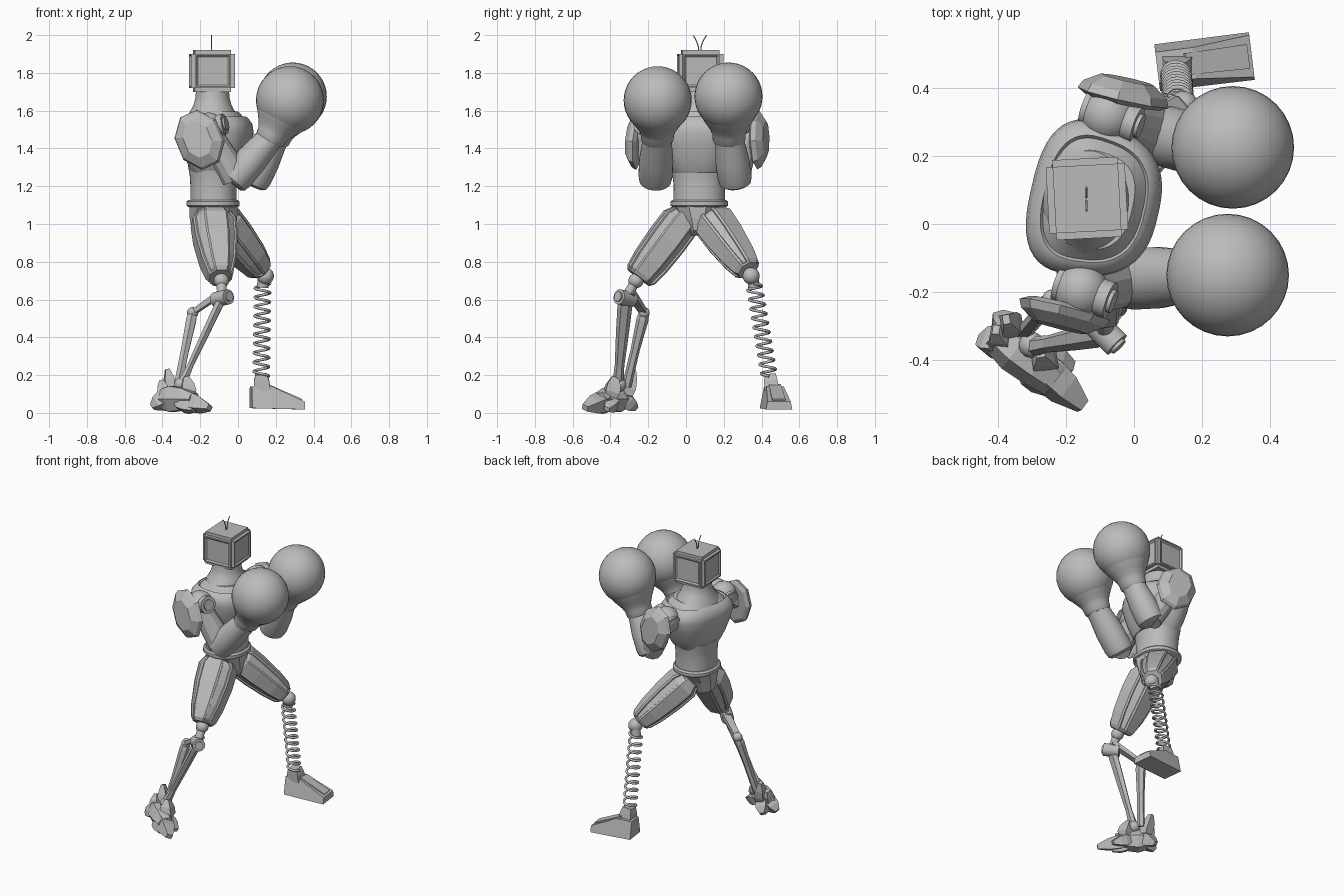
import bpy, bmesh, math
from mathutils import Vector, Matrix

cube = bpy.data.objects.get("Cube")
if cube:
    bpy.data.objects.remove(cube, do_unlink=True)

grey = bpy.data.materials.new("matte_grey")
grey.use_nodes = True
grey.diffuse_color = (0.5, 0.5, 0.5, 1)
grey.node_tree.nodes["Principled BSDF"].inputs["Base Color"].default_value = (0.5, 0.5, 0.5, 1)


def finish(name, bm, smooth=None):
    """Turn a bmesh into a named object, optionally smooth below an angle."""
    bmesh.ops.recalc_face_normals(bm, faces=bm.faces)
    mesh = bpy.data.meshes.new(name)
    bm.to_mesh(mesh)
    bm.free()
    mesh.materials.append(grey)
    ob = bpy.data.objects.new(name, mesh)
    bpy.context.collection.objects.link(ob)
    if smooth:
        bpy.ops.object.select_all(action='DESELECT')
        ob.select_set(True)
        bpy.context.view_layer.objects.active = ob
        bpy.ops.object.shade_smooth_by_angle(angle=math.radians(smooth))
    return ob


def loft(name, a, b, rings, sides=8, up=(0, 0, 1), power=2, smooth=None, grooves=()):
    """Skin rings (t, half width along up, half width across) from a to b."""
    a, b, up = Vector(a), Vector(b), Vector(up)
    d = (b - a).normalized()
    u = (up - d * up.dot(d)).normalized()
    v = d.cross(u)
    fit = 1 / math.cos(math.pi / sides)
    bm = bmesh.new()
    loops = []
    for t, w, h in rings:
        loop = []
        for i in range(sides):
            ang = math.tau * (i + 0.5) / sides
            c, s = (math.copysign(abs(k) ** (2 / power), k) for k in (math.cos(ang), math.sin(ang)))
            loop.append(bm.verts.new(a.lerp(b, t) + fit * (u * c * w + v * s * h)))
        loops.append(loop)
    columns = [[] for _ in range(sides)]
    for lo, hi in zip(loops, loops[1:]):
        for i in range(sides):
            j = (i + 1) % sides
            columns[i].append(bm.faces.new((lo[i], lo[j], hi[j], hi[i])))
    bm.faces.new(loops[0])
    bm.faces.new(loops[-1])
    bmesh.ops.recalc_face_normals(bm, faces=bm.faces)
    for i in grooves:
        bmesh.ops.inset_region(bm, faces=columns[i], thickness=0.013)
        bmesh.ops.inset_region(bm, faces=columns[i], thickness=0.004, depth=-0.008)
    return finish(name, bm, smooth)


def rod(name, a, b, r, sides=16):
    return loft(name, a, b, [(0, r, r), (1, r, r)], sides, (0.3, 0.2, 1), smooth=35)


def ball(name, centre, r):
    bm = bmesh.new()
    bmesh.ops.create_uvsphere(bm, u_segments=32, v_segments=20, radius=r,
                              matrix=Matrix.Translation(centre))
    return finish(name, bm, 60)


def wire(name, points, thickness):
    curve = bpy.data.curves.new(name, 'CURVE')
    curve.dimensions = '3D'
    curve.bevel_depth = thickness
    curve.bevel_resolution = 2
    curve.use_fill_caps = True
    line = curve.splines.new('POLY')
    line.points.add(len(points) - 1)
    for p, co in zip(line.points, points):
        p.co = (*co, 1)
    curve.materials.append(grey)
    bpy.context.collection.objects.link(bpy.data.objects.new(name, curve))


# Head: rounded box with a sunken panel on each upright side, and two antennae
bm = bmesh.new()
bmesh.ops.create_cube(bm, size=1, matrix=Matrix.Translation((-0.138, 0.075, 1.81))
                      @ Matrix.Rotation(math.radians(3), 4, 'Z') @ Matrix.Diagonal((0.232, 0.235, 0.22, 1)))
bmesh.ops.bevel(bm, geom=bm.edges[:], offset=0.02, segments=2, affect='EDGES')
big = sorted(bm.faces, key=lambda f: -f.calc_area())[:6]
panels = [f for f in big if abs(f.normal.z) < 0.5]
bmesh.ops.inset_individual(bm, faces=panels, thickness=0.012)
bmesh.ops.inset_individual(bm, faces=panels, thickness=0.012, depth=-0.008)
finish("head", bm)
for side in (-1, 1):
    wire("antenna", [(-0.14, 0.073 + side * (0.005 + 0.03 * t * t), 1.915 + 0.083 * t)
                     for t in (0, 0.3, 0.6, 0.8, 1)], 0.003)

# Trunk: neck, chest, abdomen, belt and pelvis
yaw = math.radians(-13)
facing = Vector((math.cos(yaw), math.sin(yaw), 0))
lateral = Vector((-facing.y, facing.x, 0))


def trunk(name, x, y, rings, power=2.0, forward=(1, 0, 0), sides=40, smooth=40):
    return loft(name, (x, y, 0), (x, y, 1), rings, sides, forward, power, smooth)


trunk("neck", -0.135, 0.07, [(1.54, 0.14, 0.18), (1.59, 0.122, 0.15), (1.63, 0.1, 0.11),
                             (1.67, 0.09, 0.095), (1.72, 0.087, 0.09)])
chest = trunk("chest", -0.115, 0.068,
              [(1.27, 0.12, 0.145), (1.29, 0.132, 0.16), (1.35, 0.155, 0.19), (1.42, 0.176, 0.215),
               (1.49, 0.19, 0.235), (1.53, 0.183, 0.232), (1.562, 0.16, 0.205), (1.568, 0.15, 0.192),
               (1.558, 0.143, 0.184), (1.595, 0.112, 0.15)], 2.7, facing, sides=48)
# The chest is broader at the back than at the breast
for vert in chest.data.vertices:
    offset = vert.co - Vector((-0.115, 0.068, vert.co.z))
    vert.co -= lateral * offset.dot(lateral) * (offset.dot(facing) + 0.08) * 0.6
trunk("abdomen", -0.13, 0.07, [(1.1, 0.123, 0.138), (1.2, 0.122, 0.135), (1.26, 0.126, 0.142),
                               (1.31, 0.135, 0.152)], 2.2)
trunk("belt", -0.132, 0.07, [(1.09, 0.13, 0.143), (1.098, 0.141, 0.153), (1.118, 0.141, 0.153),
                             (1.128, 0.13, 0.143)], 2.2)
trunk("pelvis", -0.13, 0.062, [(0.94, 0.08, 0.05), (0.965, 0.115, 0.062), (1.03, 0.125, 0.09),
                               (1.1, 0.128, 0.135)], 2.2, sides=10, smooth=None)

# Arms: shoulder joint, pad, upper arm, forearm and round glove
forearm_rings = [(-0.1, 0.062, 0.066), (-0.05, 0.08, 0.084), (0.08, 0.086, 0.09), (0.45, 0.084, 0.09),
                 (0.8, 0.074, 0.08), (1, 0.07, 0.076)]
pad_rings = [(0, 0.125, 0.1), (0.2, 0.152, 0.122), (0.55, 0.142, 0.112), (1, 0.095, 0.07)]
arms = {
    "right": dict(shoulder=(-0.155, -0.195, 1.51), elbow=(-0.015, -0.162, 1.24), wrist=(0.175, -0.152, 1.46),
                  glove=(0.275, -0.15, 1.655), pad=(-0.2, -0.238, 1.445), out=(-0.23, -0.97, 0.06)),
    "left": dict(shoulder=(-0.075, 0.32, 1.51), elbow=(0.085, 0.26, 1.23), wrist=(0.2, 0.228, 1.46),
                 glove=(0.29, 0.225, 1.675), pad=(-0.035, 0.358, 1.448), out=(0.23, 0.97, 0.06)),
}
for side, p in arms.items():
    q = {k: Vector(c) for k, c in p.items()}
    ball(side + "_shoulder_joint", q["shoulder"], 0.08)
    hub = Vector((0.085, -0.03, 0.02))
    rod(side + "_shoulder_hub", q["shoulder"] - hub * 0.8, q["shoulder"] + hub, 0.055, 24)
    rod(side + "_hub_cap", q["shoulder"] + hub, q["shoulder"] + hub * 1.12, 0.035, 24)
    loft(side + "_upper_arm", q["shoulder"], q["elbow"],
         [(0, 0.065, 0.07), (0.3, 0.06, 0.065), (0.6, 0.07, 0.075), (1, 0.07, 0.075)], 12, (1, 0, 0), smooth=25)
    loft(side + "_shoulder_pad", q["pad"], q["pad"] + q["out"] * 0.068, pad_rings, 8, (-0.45, 0, 1))
    loft(side + "_pad_mount", q["shoulder"], q["pad"] + q["out"] * 0.03, [(0, 0.04, 0.04), (1, 0.05, 0.05)])
    loft(side + "_forearm", q["elbow"], q["wrist"], forearm_rings, 28, smooth=40)
    ball(side + "_glove", q["glove"], 0.18)
    loft(side + "_glove_cuff", q["wrist"], q["glove"],
         [(-0.12, 0.07, 0.078), (-0.06, 0.08, 0.086), (0.08, 0.084, 0.088), (0.2, 0.096, 0.098),
          (0.34, 0.116, 0.117), (0.45, 0.133, 0.133), (0.6, 0.15, 0.15)], 32, smooth=50)

# Thighs: faceted shells with recessed panels
loft("right_thigh", (-0.135, -0.0, 1.05), (-0.095, -0.25, 0.715),
     [(-0.02, 0.07, 0.085), (0.12, 0.1, 0.115), (0.4, 0.102, 0.112), (0.75, 0.096, 0.092),
      (0.95, 0.085, 0.07), (1, 0.07, 0.056)], 8, (0, 0, 1), 2.3, grooves=(0, 2, 4, 6))
loft("left_thigh", (-0.11, 0.125, 1.04), (0.122, 0.33, 0.755),
     [(-0.02, 0.07, 0.085), (0.12, 0.1, 0.112), (0.4, 0.098, 0.105), (0.75, 0.085, 0.088),
      (0.95, 0.07, 0.068), (1, 0.055, 0.055)], 8, (0, 0, 1), 2.3, grooves=(0, 2, 4, 6))

# Right lower leg: knee, cross hinge, shin, calf strut and link
knee, hinge, ankle = (-0.088, -0.265, 0.7), Vector((-0.085, -0.32, 0.607)), (-0.295, -0.36, 0.16)
ball("right_knee", knee, 0.04)
rod("right_knee_post", knee, hinge, 0.026)
axle = Vector((0.035, -0.035, 0.008))
rod("right_knee_hinge", hinge - axle, hinge + axle, 0.04, 24)
rod("right_hinge_cap", hinge + axle, hinge + axle * 1.2, 0.026, 24)
loft("right_shin", hinge, ankle, [(0, 0.025, 0.03), (0.1, 0.022, 0.034), (0.4, 0.02, 0.03),
                                  (0.8, 0.016, 0.022), (1, 0.024, 0.026)], 6, (1, 0, 0))
calf_top, heel_pin = (-0.24, -0.222, 0.53), (-0.32, -0.315, 0.14)
ball("calf_pin", calf_top, 0.03)
loft("calf_strut", calf_top, heel_pin, [(-0.04, 0.02, 0.022), (0.1, 0.027, 0.028), (0.5, 0.021, 0.021),
                                        (1, 0.02, 0.022)], 6, (1, 0, 0))
loft("calf_link", (-0.075, -0.3, 0.645), calf_top, [(0, 0.016, 0.026), (1, 0.012, 0.02)], 4)

# Right foot: long toe, side toes, heel spurs, upright fins
ball("right_ankle", (-0.3, -0.355, 0.15), 0.038)
spike = [(0, 0.03, 0.035), (0.25, 0.045, 0.045), (0.6, 0.038, 0.042), (1, 0.015, 0.02)]
loft("foot_body", (-0.41, -0.32, 0.075), (-0.23, -0.46, 0.072),
     [(0, 0.045, 0.045), (0.35, 0.068, 0.06), (0.7, 0.058, 0.055), (1, 0.032, 0.045)], 6)
for name, a, b, size in (
        ("middle_toe", (-0.29, -0.41, 0.07), (-0.15, -0.535, 0.027), 0.95),
        ("outer_toe", (-0.31, -0.42, 0.06), (-0.235, -0.495, 0.018), 0.85),
        ("inner_toe", (-0.28, -0.38, 0.06), (-0.18, -0.42, 0.02), 0.75),
        ("outer_heel_spur", (-0.38, -0.35, 0.08), (-0.455, -0.345, 0.03), 0.85),
        ("inner_heel_spur", (-0.36, -0.33, 0.08), (-0.4, -0.265, 0.025), 0.85),
        ("outer_fin", (-0.385, -0.345, 0.08), (-0.405, -0.31, 0.17), 0.7),
        ("inner_fin", (-0.35, -0.31, 0.09), (-0.375, -0.28, 0.23), 0.7),
        ("ankle_guard", (-0.26, -0.4, 0.08), (-0.275, -0.375, 0.19), 0.85)):
    loft(name, a, b, [(t, w * size, h * size) for t, w, h in spike], 4, (0.3, 0.3, 1))

# Left lower leg: ball knee and coil spring
ball("left_knee", (0.145, 0.345, 0.725), 0.045)
rod("left_knee_socket", (0.135, 0.355, 0.71), (0.13, 0.36, 0.665), 0.03)
top, bottom, turns = Vector((0.13, 0.36, 0.685)), Vector((0.123, 0.44, 0.195)), 10
coil = []
for i in range(turns * 16 + 1):
    ang = math.tau * i / 16
    coil.append(top.lerp(bottom, i / (turns * 16)) + Vector((0.04 * math.cos(ang), 0.04 * math.sin(ang), 0)))
wire("shin_spring", coil, 0.0075)

# Left foot: wedge narrowing upward, with ridge and ankle block
place = Matrix.Translation((0.207, 0.476, 0)) @ Matrix.Rotation(math.radians(7), 4, 'Z')
outline = [(-0.14, 0.025), (-0.14, 0.14), (-0.03, 0.14), (0.02, 0.115), (0.14, 0.06), (0.14, 0.018)]
bm = bmesh.new()
sides = [[bm.verts.new(place @ Vector((x, s * (0.069 - 0.2 * (z - 0.025)), z))) for x, z in outline]
         for s in (-1, 1)]
for face in sides:
    bm.faces.new(face)
for i in range(len(outline)):
    j = (i + 1) % len(outline)
    bm.faces.new((sides[0][i], sides[0][j], sides[1][j], sides[1][i]))
finish("left_foot", bm)
loft("left_foot_ridge", place @ Vector((-0.06, 0, 0.135)), place @ Vector((0.125, 0, 0.06)),
     [(0, 0.02, 0.032), (1, 0.014, 0.036)], 4)
loft("left_ankle", (0.128, 0.455, 0.12), (0.122, 0.445, 0.205),
     [(0, 0.045, 0.04), (0.6, 0.04, 0.035), (1, 0.03, 0.03)], 4, (1, 0, 0))
